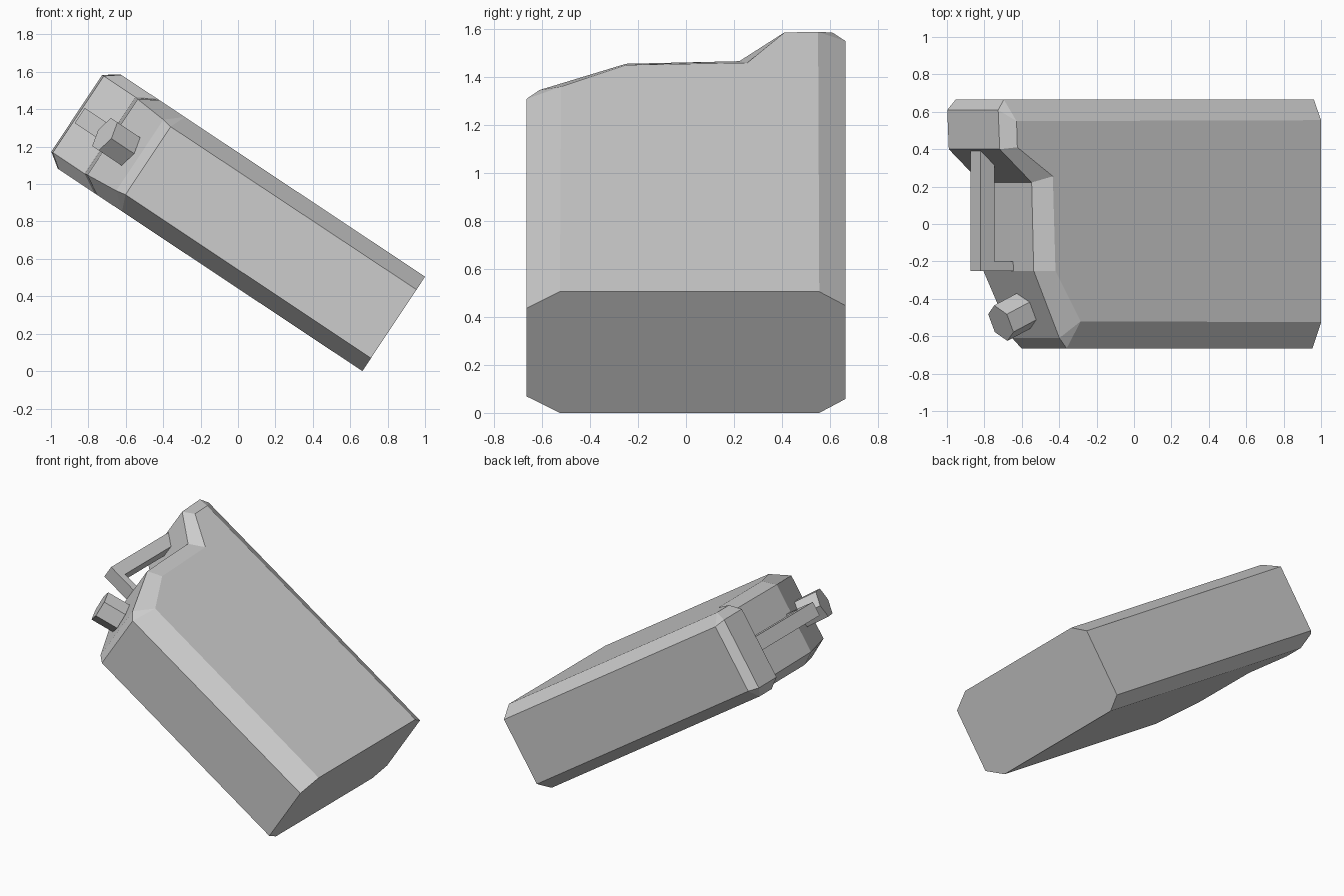
import bpy, bmesh, math
from mathutils import Matrix, Vector

cube = bpy.data.objects.get("Cube")
if cube:
    bpy.data.objects.remove(cube, do_unlink=True)

# One plain grey for everything
grey = bpy.data.materials.new("light_grey")
grey.use_nodes = True
colour = (0.604, 0.604, 0.604, 1.0)
grey.diffuse_color = colour
grey.node_tree.nodes["Principled BSDF"].inputs["Base Color"].default_value = colour

# Parts are built upright (x = thickness, y = width, z = height), then the can is tipped over
TILT = Matrix.Translation((0.665, 0, 0)) @ Matrix.Rotation(math.radians(-56.4), 4, 'Y')
THICK = 0.606


def finish(name, bm):
    bmesh.ops.recalc_face_normals(bm, faces=bm.faces)
    bm.transform(TILT)
    mesh = bpy.data.meshes.new(name)
    bm.to_mesh(mesh)
    bm.free()
    mesh.materials.append(grey)
    obj = bpy.data.objects.new(name, mesh)
    bpy.context.collection.objects.link(obj)
    return obj


# Can body: outer outline (y, z, chamfer depth) and the smaller outline of the two broad faces
outer = [(-0.665, 0, 0.083), (0.665, 0, 0.07), (0.665, 1.99, 0.07),
         (0.61, 2.035, 0.057), (0.40, 2.025, 0.057), (0.222, 1.82, 0.057),
         (-0.25, 1.805, 0.06), (-0.61, 1.63, 0.075), (-0.665, 1.577, 0.085)]
inner = [(-0.525, 0), (0.555, 0), (0.55, 1.955), (0.55, 1.955), (0.41, 1.95),
         (0.255, 1.722), (-0.25, 1.705), (-0.52, 1.543), (-0.52, 1.543)]

bm = bmesh.new()
rings = [[(0, y, z) for y, z in inner],
         [(d, y, z) for y, z, d in outer],
         [(THICK - d, y, z) for y, z, d in outer],
         [(THICK, y, z) for y, z in inner]]
rings = [[bm.verts.new(p) for p in ring] for ring in rings]
n = len(outer)
for a, b in zip(rings, rings[1:]):
    for i in range(n):
        if i == 0:
            continue
        j = (i + 1) % n
        bm.faces.new((a[i], a[j], b[j], b[i]))
# broad faces and flat base
bm.faces.new(rings[0])
bm.faces.new(rings[3])
bm.faces.new([r[0] for r in rings] + [r[1] for r in reversed(rings)])
bmesh.ops.remove_doubles(bm, verts=bm.verts, dist=0.0005)
finish("can_body", bm)

# Handle: L-shaped side profile (y, z) extruded through its thickness
profile = [(0.40, 2.015), (-0.25, 2.015), (-0.25, 1.79), (-0.20, 1.79),
           (-0.20, 1.925), (0.40, 1.925)]
bm = bmesh.new()
face = bm.faces.new([bm.verts.new((0.253, y, z)) for y, z in profile])
ext = bmesh.ops.extrude_face_region(bm, geom=[face])
bmesh.ops.translate(bm, vec=(0.097, 0, 0),
                    verts=[v for v in ext["geom"] if isinstance(v, bmesh.types.BMVert)])
finish("handle", bm)

# Six-sided cap on the sloping shoulder
bm = bmesh.new()
angle = math.radians(24)
length = 0.16
axis = Vector((0, -math.sin(angle), math.cos(angle)))
centre = Vector((0.293, -0.53, 1.848)) - axis * length / 2
bmesh.ops.create_cone(bm, cap_ends=True, segments=6, radius1=0.104, radius2=0.104, depth=length)
# turn the prism so that two corners point along the slope
tip = max(bm.verts, key=lambda v: v.co.y).co
turn = math.pi / 2 - math.atan2(tip.y, tip.x)
bm.transform(Matrix.Translation(centre) @ Matrix.Rotation(angle, 4, 'X')
             @ Matrix.Rotation(turn, 4, 'Z'))
finish("cap", bm)
